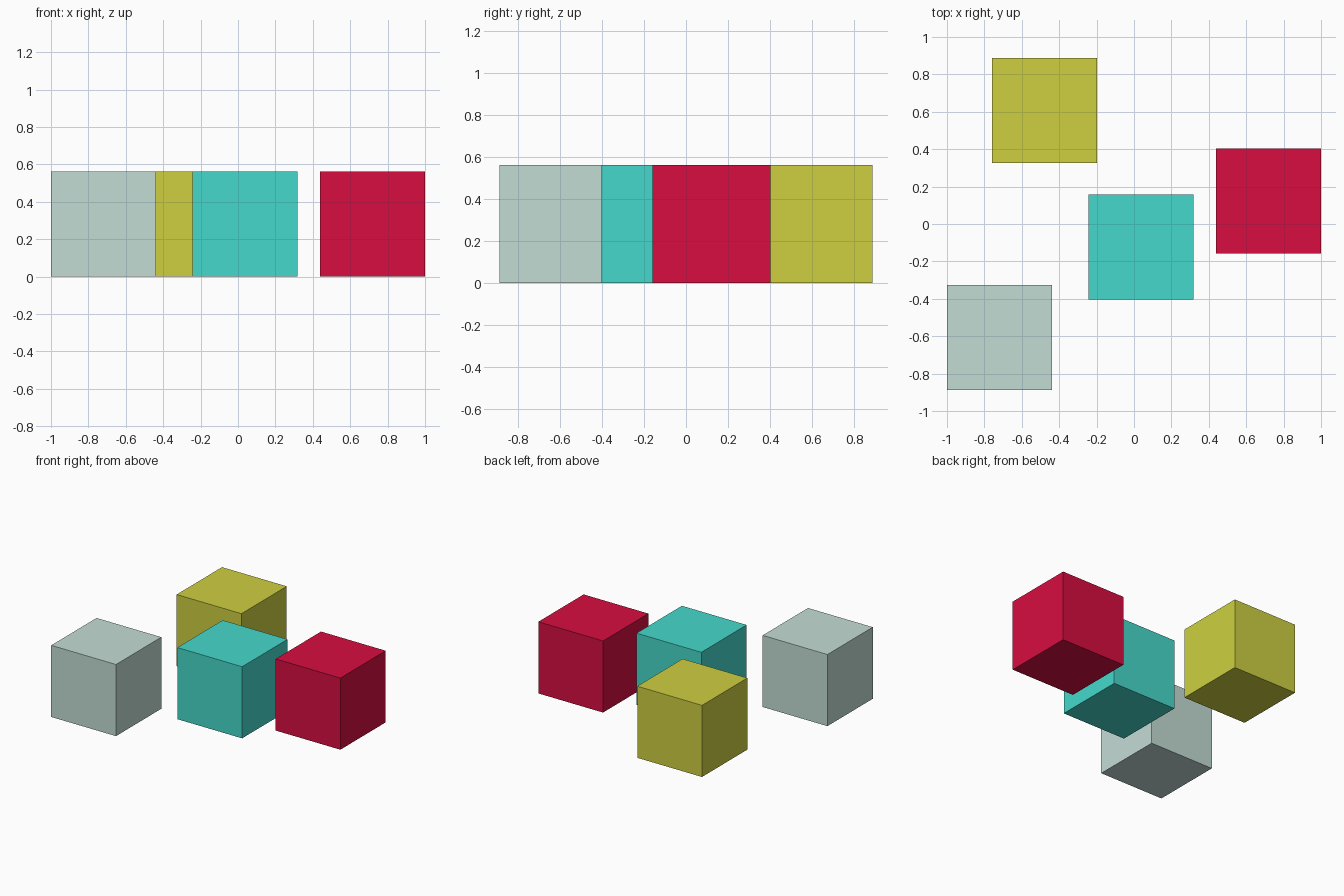
import bpy

if "Cube" in bpy.data.objects:
    bpy.data.objects.remove(bpy.data.objects["Cube"])

SIZE = 0.562


def linear(c):
    """Convert a 0-255 display channel to linear colour."""
    c /= 255
    return c / 12.92 if c <= 0.04045 else ((c + 0.055) / 1.055) ** 2.4


def cube(name, x, y, rgb):
    bpy.ops.mesh.primitive_cube_add(size=SIZE, location=(x, y, SIZE / 2))
    obj = bpy.context.object
    obj.name = name
    mat = bpy.data.materials.new(name + "_colour")
    mat.diffuse_color = (*[linear(c) for c in rgb], 1)
    mat.use_nodes = True
    mat.node_tree.nodes["Principled BSDF"].inputs["Base Color"].default_value = mat.diffuse_color
    obj.data.materials.append(mat)


# Four equal cubes resting on the ground
cube("pale_cube", -0.719, -0.606, (196, 220, 213))
cube("yellow_cube", -0.479, 0.606, (206, 208, 64))
cube("turquoise_cube", 0.037, -0.122, (70, 217, 204))
cube("red_cube", 0.719, 0.122, (215, 13, 64))
